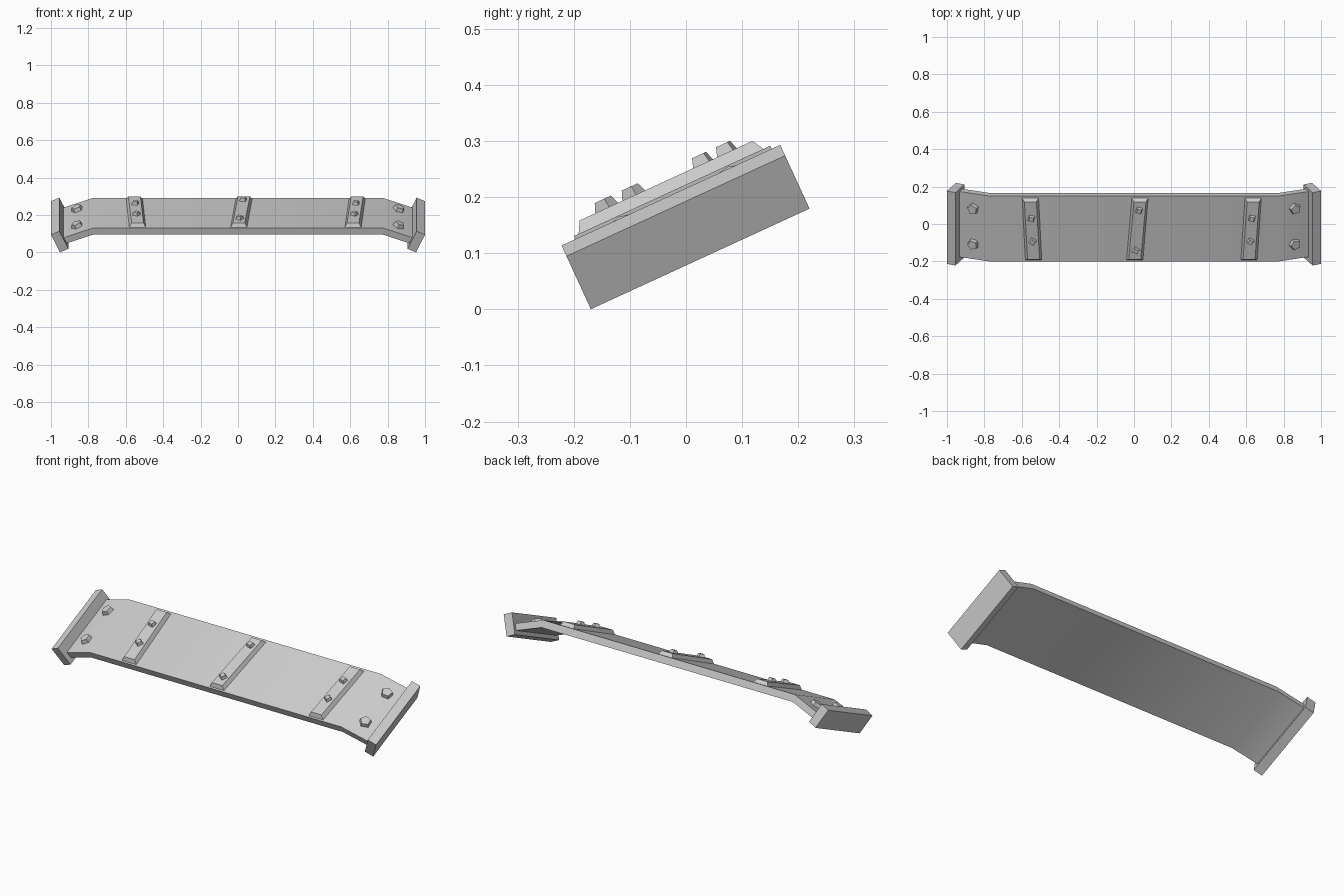
import bpy, bmesh
from math import radians, atan2, pi
from mathutils import Matrix, Vector

cube = bpy.data.objects.get("Cube")
if cube:
    bpy.data.objects.remove(cube, do_unlink=True)

steel = bpy.data.materials.new("grey_steel")
steel.use_nodes = True
steel.diffuse_color = (0.6, 0.6, 0.6, 1)
steel.node_tree.nodes["Principled BSDF"].inputs["Base Color"].default_value = (0.6, 0.6, 0.6, 1)

# The whole panel leans back about the x axis
TILT = Matrix.Rotation(radians(24.7), 4, 'X')
TOP, THICK = 0.202, 0.039
BEND, SLOPE = 0.775, 0.36


def finish(name, bm, local=Matrix()):
    bmesh.ops.recalc_face_normals(bm, faces=bm.faces)
    mesh = bpy.data.meshes.new(name)
    bm.to_mesh(mesh)
    bm.free()
    mesh.materials.append(steel)
    obj = bpy.data.objects.new(name, mesh)
    bpy.context.collection.objects.link(obj)
    obj.matrix_world = TILT @ local
    return obj


def extrude_profile(name, points, y0, y1):
    """Extrude an x-z outline from y0 to y1."""
    bm = bmesh.new()
    face = bm.faces.new([bm.verts.new((x, y0, z)) for x, z in points])
    new = bmesh.ops.extrude_face_region(bm, geom=[face])["geom"]
    bmesh.ops.translate(bm, vec=(0, y1 - y0, 0),
                        verts=[v for v in new if isinstance(v, bmesh.types.BMVert)])
    return finish(name, bm)


def bolt(name, sides, r0, r1, height, x, y, z, lean=0, spin=0):
    bm = bmesh.new()
    bmesh.ops.create_cone(bm, cap_ends=True, segments=sides, radius1=r0, radius2=r1,
                          depth=height, matrix=Matrix.Translation((0, 0, height / 2)))
    place = (Matrix.Translation((x, y, z)) @ Matrix.Rotation(lean, 4, 'Y')
             @ Matrix.Rotation(spin, 4, 'Z'))
    return finish(name, bm, place)


# Main panel with both ends bent down
END = 0.945
drop = (END - BEND) * SLOPE
upper = [(-END, TOP - drop), (-BEND, TOP), (BEND, TOP), (END, TOP - drop)]
lower = [(x, z - THICK) for x, z in reversed(upper)]
panel = extrude_profile("panel", upper + lower, -0.127, 0.258)
bpy.context.view_layer.objects.active = panel
panel.select_set(True)
bpy.ops.object.shade_smooth_by_angle(angle=radians(30))

# Leaning end plates and their large bolts
plate = [(1.0, 0.175), (0.955, 0.196), (0.907, 0.092), (0.952, 0.071)]
for side, label in ((1, "left"), (-1, "right")):
    extrude_profile(label + "_end_plate", [(side * x, z) for x, z in plate], -0.154, 0.275)
    for n, y in enumerate((-0.038, 0.171)):
        x = 0.858
        bolt(f"{label}_end_bolt_{n + 1}", 5, 0.033, 0.027, 0.023, side * x, y,
             TOP - (x - BEND) * SLOPE - 0.003, side * atan2(SLOPE, 1), 0.4 + n)

# Chamfered cross strips, slightly skewed, each with two small bolts
strips = [("right", -0.537, -0.554, (0.0, 0.136)),
          ("middle", 0.004, 0.032, (-0.053, 0.183)),
          ("left", 0.615, 0.637, (0.0, 0.136))]
Y0, Y1 = -0.12, 0.247
for label, x_front, x_back, bolts in strips:
    bm = bmesh.new()
    bmesh.ops.create_cube(bm, size=1)
    for v in bm.verts:
        top = v.co.z > 0
        inset = 0.014 if top else 0
        back = v.co.y > 0
        v.co = Vector(((x_back if back else x_front) + (1 if v.co.x > 0 else -1) * (0.046 - inset),
                       Y1 - inset if back else Y0 + inset,
                       0.223 if top else TOP - 0.004))
    finish(label + "_strip", bm)
    for n, y in enumerate(bolts):
        x = x_front + (x_back - x_front) * (y - Y0) / (Y1 - Y0)
        bolt(f"{label}_strip_bolt_{n + 1}", 4, 0.024, 0.016, 0.02, x, y, 0.22, 0, 0.2 + n * pi / 9)
